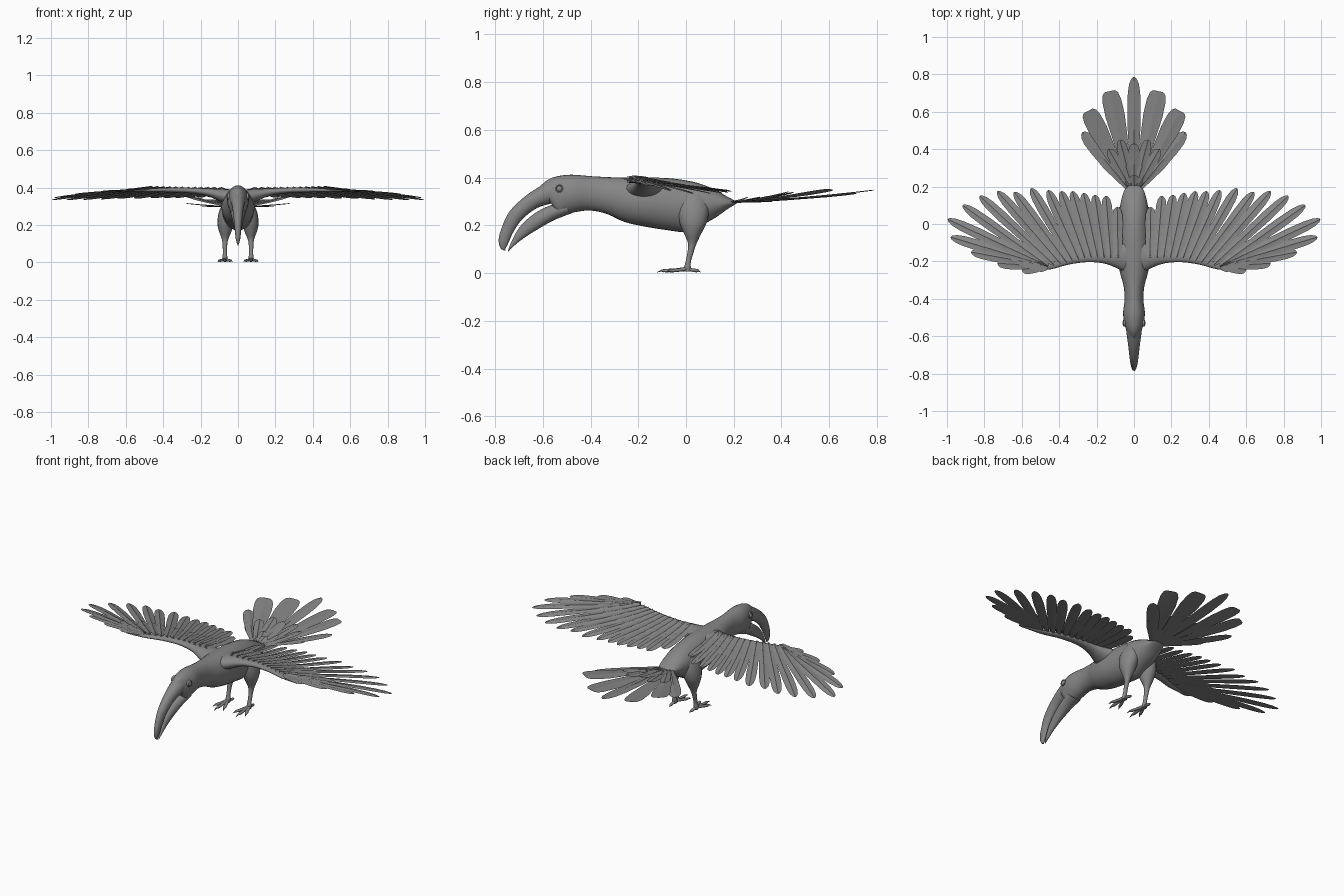
import bpy, bmesh, math
from mathutils import Vector

if "Cube" in bpy.data.objects:
    bpy.data.objects.remove(bpy.data.objects["Cube"])

grey = bpy.data.materials.new("feather grey")
grey.diffuse_color = (0.24, 0.24, 0.24, 1)
grey.use_nodes = True
grey.node_tree.nodes["Principled BSDF"].inputs["Base Color"].default_value = grey.diffuse_color


def finish(bm, name, mirror=False, angle=60):
    bmesh.ops.recalc_face_normals(bm, faces=bm.faces)
    me = bpy.data.meshes.new(name)
    bm.to_mesh(me)
    bm.free()
    me.materials.append(grey)
    ob = bpy.data.objects.new(name, me)
    bpy.context.collection.objects.link(ob)
    bpy.ops.object.select_all(action='DESELECT')
    ob.select_set(True)
    bpy.context.view_layer.objects.active = ob
    bpy.ops.object.shade_smooth_by_angle(angle=math.radians(angle))
    if mirror:
        ob.modifiers.new("mirror", 'MIRROR')
    return ob


def resample(rows, steps):
    """Smooth curve through rows of numbers."""
    out = []
    for i in range(len(rows) - 1):
        a, b = rows[max(i - 1, 0)], rows[i]
        c, d = rows[i + 1], rows[min(i + 2, len(rows) - 1)]
        for k in range(steps):
            t = k / steps
            out.append([q + .5 * t * (r - p + t * (2 * p - 5 * q + 4 * r - s + t * (3 * (q - r) + s - p)))
                        for p, q, r, s in zip(a, b, c, d)])
    return out + [list(rows[-1])]


def skin(bm, rings):
    loops = [[bm.verts.new(p) for p in ring] for ring in rings]
    n = len(loops[0])
    for a, b in zip(loops, loops[1:]):
        for i in range(n):
            bm.faces.new((a[i], a[(i + 1) % n], b[(i + 1) % n], b[i]))
    bm.faces.new(loops[0])
    bm.faces.new(loops[-1])


def loft(bm, stations, sides=20, steps=4):
    """Ellipse rings from (cx, cy, cz, ux, uy, uz, vx, vy, vz)."""
    rings = []
    for s in resample(stations, steps):
        c, u, v = Vector(s[:3]), Vector(s[3:6]), Vector(s[6:])
        rings.append([c + u * math.cos(a) + v * math.sin(a)
                      for a in (2 * math.pi * i / sides for i in range(sides))])
    skin(bm, rings)


def spine(rows):
    """Side outline (y top, z top, y bottom, z bottom, half width) to stations."""
    return [(0, (a + c) / 2, (b + d) / 2, w, 0, 0, 0, (a - c) / 2, (b - d) / 2)
            for a, b, c, d, w in rows]


# Body, neck and head
bm = bmesh.new()
loft(bm, spine([
    (-.615, .36, -.56, .285, .028), (-.58, .39, -.53, .235, .045), (-.54, .405, -.50, .245, .054),
    (-.48, .412, -.46, .256, .058), (-.40, .406, -.40, .262, .050), (-.33, .402, -.33, .247, .056),
    (-.26, .400, -.26, .215, .075), (-.18, .400, -.18, .196, .088), (-.08, .398, -.08, .180, .086),
    (0, .388, 0, .172, .084), (.06, .374, .06, .198, .080), (.12, .350, .12, .230, .070),
    (.17, .322, .17, .265, .056), (.205, .303, .205, .287, .035), (.215, .297, .215, .293, .015)]), 28)
finish(bm, "body")

# Long curved beak
bm = bmesh.new()
loft(bm, spine([
    (-.56, .39, -.52, .30, .044), (-.605, .367, -.56, .292, .040), (-.676, .320, -.625, .272, .031),
    (-.74, .257, -.685, .226, .024), (-.772, .190, -.722, .174, .018),
    (-.785, .140, -.745, .124, .013), (-.777, .105, -.757, .100, .006), (-.76, .094, -.755, .095, .002)]))
finish(bm, "upper_beak")
bm = bmesh.new()
loft(bm, spine([
    (-.52, .29, -.48, .250, .042), (-.565, .285, -.55, .223, .036), (-.634, .250, -.62, .184, .026),
    (-.695, .195, -.68, .146, .017), (-.732, .130, -.725, .110, .009), (-.747, .09, -.745, .09, .002)]))
finish(bm, "lower_beak")

# Eyes with a raised rim
bm = bmesh.new()
eye = [(.045, .018), (.057, .018), (.058, .014), (.056, .012), (.060, .009), (.062, .003)]
loft(bm, [(x, -.53, .353, 0, r, 0, 0, 0, r) for x, r in eye], 16, 1)
finish(bm, "eye", True, 35)

# Legs: thigh, shank and ankle
bm = bmesh.new()
loft(bm, [(x, y, z, rx, 0, 0, 0, ry, 0) for x, y, z, rx, ry in [
    (.045, .03, .33, .03, .05), (.058, .03, .27, .044, .066), (.066, .03, .21, .044, .056),
    (.068, .028, .165, .033, .036), (.069, .027, .13, .019, .020), (.070, .022, .10, .013, .014),
    (.070, .010, .05, .011, .011), (.070, .006, .025, .014, .014), (.070, .005, .006, .012, .016)]], 16)
finish(bm, "leg", True)

# Feet: three front toes and one back toe, each ending in a claw
bm = bmesh.new()
for tx, ty in ((.030, -.095), (.072, -.122), (.108, -.085), (.066, .062)):
    d = Vector((tx - .07, ty - .005, 0))
    side = d.normalized().cross(Vector((0, 0, 1)))
    loft(bm, [(.07 + d.x * t, .005 + d.y * t, z, *(side * r), 0, 0, r * .8)
              for t, z, r in [(0, .018, .011), (.35, .013, .009), (.7, .010, .009),
                              (.85, .010, .005), (1, .003, .001)]], 8, 2)
finish(bm, "foot", True)

# Wing arm
bm = bmesh.new()
loft(bm, [(x, y, z, 0, ry, 0, 0, 0, rz) for x, y, z, ry, rz in [
    (.03, -.17, .345, .10, .045), (.09, -.175, .358, .062, .036), (.16, -.175, .374, .036, .021),
    (.25, -.178, .384, .026, .015), (.35, -.193, .387, .024, .013), (.45, -.225, .386, .018, .009),
    (.56, -.242, .382, .006, .004)]], 16)
finish(bm, "wing_arm", True)

BLADE = [(0, .35), (.2, .6), (.45, .9), (.7, 1), (.86, .92), (.94, .72), (.985, .4), (1, .12)]
BLUNT = [(0, .12), (.25, .42), (.5, .75), (.75, 1), (.9, .98), (.97, .82), (.99, .65), (1, .5)]


def feather(bm, root, tip, width, height, roll=0, shape=BLADE):
    """Thin leaf with a raised quill; height(x, y, t) sets its bend."""
    a, b = Vector(root), Vector(tip)
    side = Vector((b.y - a.y, a.x - b.x)).normalized()
    rings = []
    for t, w in shape:
        p = a.lerp(b, t)
        z = height(p.x, p.y, t)
        th = .0035 * (1 - .6 * t)
        ring = []
        for s, dz in ((-1, 0), (-.15, th * .6), (0, th * 1.5), (.15, th * .6), (1, 0), (0, -th)):
            q = p + side * (s * w * width)
            ring.append((q.x, q.y, z + dz + s * w * width * roll))
        rings.append(ring)
    skin(bm, rings)


# Wing feathers: flight row first, then three shorter covert rows above it
TIPS = [(.09, .09), (.15, .15), (.21, .155), (.27, .165), (.33, .175), (.39, .175), (.46, .18),
        (.55, .19), (.64, .17), (.73, .175), (.825, .15), (.915, .10), (.995, .025), (.98, -.07),
        (.87, -.15), (.73, -.21), (.60, -.243)]
ROWS = [("flight_feathers", 1, .029), ("long_coverts", .53, .027),
        ("middle_coverts", .35, .025), ("short_coverts", .2, .022)]
for layer, (name, part, width) in enumerate(ROWS):
    bm = bmesh.new()
    for i, tip in enumerate(TIPS):
        s = i / (len(TIPS) - 1)
        x = .085 + .375 * min(1, s * 1.45) ** .95
        root = Vector((x, -.18 - .045 * max(0, (x - .25) / .21)))
        cut = part if layer == 0 else part * (1 - .3 * s)
        end = root.lerp(Vector(tip), cut)
        lift = .005 * layer
        feather(bm, root, end, width,
                lambda x, y, t, lift=lift: .388 + lift * (1 - .3 * t) - .11 * (y + .2) - .03 * x ** 4,
                roll=.13)
    finish(bm, name, True, 40)

# Tail fan: (tip x, tip y, tip z, half width, blade shape)
TAIL = [(.13, .71, .335, .052, BLUNT), (.245, .605, .350, .050, BLUNT), (.275, .49, .315, .036, BLADE),
        (.075, .45, .338, .030, BLADE), (.135, .40, .330, .028, BLADE), (.19, .36, .300, .024, BLADE),
        (.045, .31, .318, .022, BLADE)]
MID = [(0, .785, .347, .036, BLADE), (0, .43, .340, .032, BLADE), (0, .26, .318, .026, BLADE)]
for name, fan, mirrored in (("tail_side_feathers", TAIL, True), ("tail_centre_feathers", MID, False)):
    bm = bmesh.new()
    for tx, ty, tz, w, shape in fan:
        feather(bm, (tx * .1, .185), (tx, ty), w,
                lambda x, y, t, tz=tz: .297 + (tz - .297) * t ** 1.5, .08 if mirrored else 0, shape)
    finish(bm, name, mirrored, 40)
